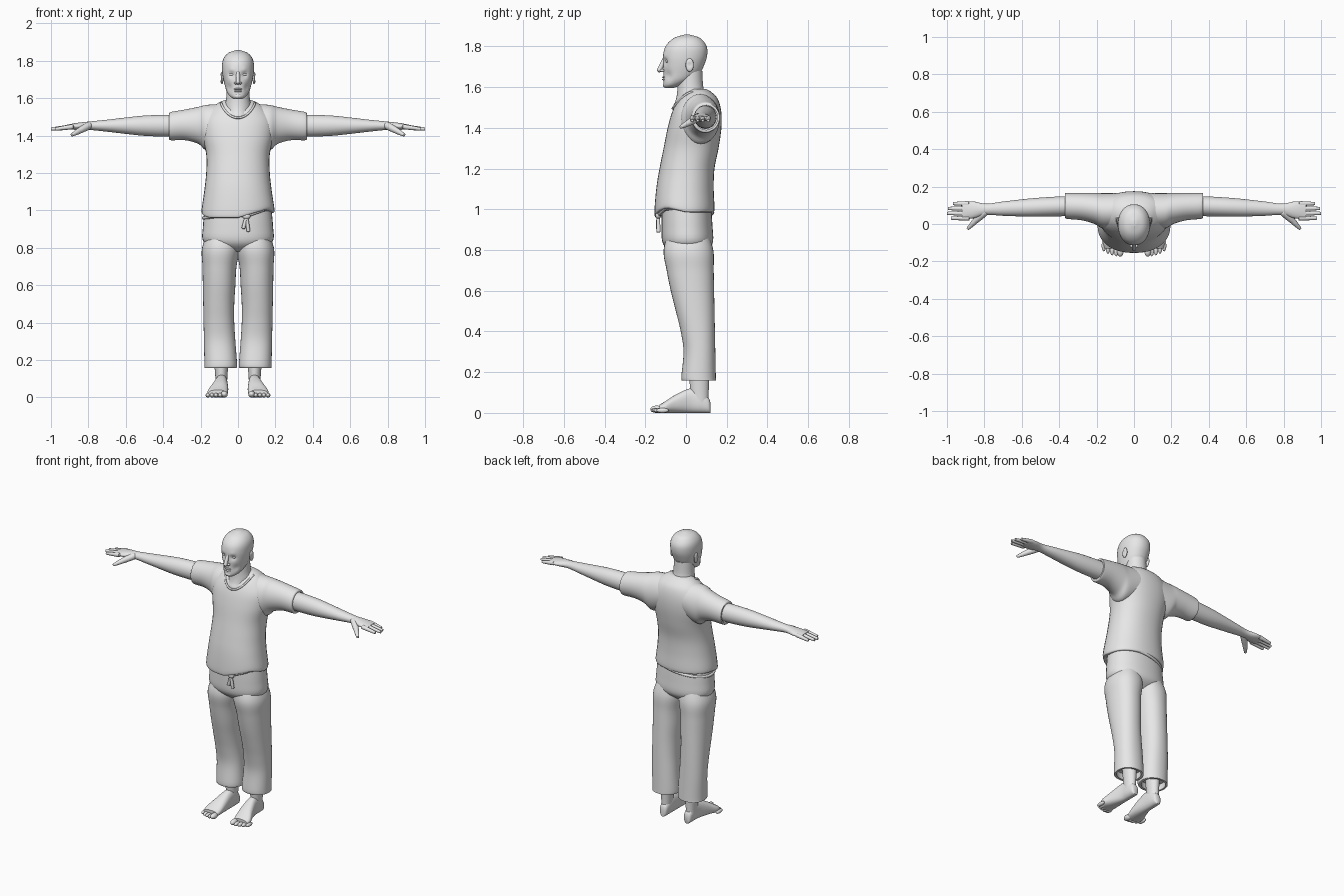
import bpy, bmesh, math
from mathutils import Vector, Matrix

cube = bpy.data.objects.get("Cube")
if cube:
    bpy.data.objects.remove(cube)

colour = (0.8, 0.8, 0.8, 1)
grey = bpy.data.materials.new("plain_grey")
grey.use_nodes = True
grey.diffuse_color = colour
grey.node_tree.nodes["Principled BSDF"].inputs["Base Color"].default_value = colour


def clamp(value):
    return max(0, min(1, value))


def spline(a, b, c, d, t):
    """Catmull-Rom blend of four section rows."""
    return [q + t / 2 * (r - p + t * (2 * p - 5 * q + 4 * r - s + t * (3 * (q - r) + s - p)))
            for p, q, r, s in zip(a, b, c, d)]


def loft(bm, axis, rows, side=1, power=2.0, lip=0, steps=5, sides=36):
    """Skin rounded sections (position, u0, u1, v0, v1) along an axis.
    A lip turns the first end into a hollow opening of that wall thickness."""
    last = len(rows) - 1
    sections = []
    for i in range(last):
        near = [rows[max(0, min(last, i + k))] for k in (-1, 0, 1, 2)]
        sections += [spline(*near, step / steps) for step in range(steps)]
    sections.append(rows[last])
    if lip:
        start, u0, u1, v0, v1 = rows[0]
        depth = math.copysign(.04, rows[1][0] - start)
        inner = [u0 + lip, u1 - lip, v0 + lip, v1 - lip]
        sections = [[start + depth] + inner, [start] + inner] + sections
    rings = []
    for position, u0, u1, v0, v1 in sections:
        ring = []
        for k in range(sides):
            c, s = math.cos(math.tau * k / sides), math.sin(math.tau * k / sides)
            u = (u0 + u1 + (u1 - u0) * math.copysign(abs(c) ** (2 / power), c)) / 2
            v = (v0 + v1 + (v1 - v0) * math.copysign(abs(s) ** (2 / power), s)) / 2
            x, y, z = {"x": (position, u, v), "y": (u, position, v), "z": (u, v, position)}[axis]
            ring.append(bm.verts.new((x * side, y, z)))
        rings.append(ring)
    for lower, upper in zip(rings, rings[1:]):
        for k in range(sides):
            n = (k + 1) % sides
            bm.faces.new((lower[k], lower[n], upper[n], upper[k]))
    bm.faces.new(rings[0])
    bm.faces.new(rings[-1])
    return [v for ring in rings for v in ring]


def column(bm, rows, **options):
    """Upright loft, symmetric in x, from (height, half width, front, back)."""
    return loft(bm, "z", [(z, -half, half, y0, y1) for z, half, y0, y1 in rows], **options)


def blob(bm, centre, size):
    matrix = Matrix.Translation(centre) @ Matrix.Diagonal((*size, 1))
    bmesh.ops.create_uvsphere(bm, u_segments=20, v_segments=12, radius=1, matrix=matrix)


def rod(bm, start, end, r0, r1):
    """Tapered round rod with domed ends."""
    path = Vector(end) - Vector(start)
    rows = [(z, r, -r, r) for z, r in (
        (-r0, r0 * .1), (-r0 * .7, r0 * .7), (0, r0), (path.length, r1),
        (path.length + r1 * .7, r1 * .7), (path.length + r1, r1 * .1))]
    turn = path.to_track_quat("Z", "Y")
    for v in column(bm, rows, steps=3, sides=16):
        v.co = Vector(start) + turn @ v.co


def push(bm, centre, radius, offset):
    """Soft dent or bulge around a point."""
    for v in bm.verts:
        v.co += Vector(offset) * math.exp(-((v.co - Vector(centre)).length / radius) ** 2)


def finish(bm, name):
    bmesh.ops.recalc_face_normals(bm, faces=bm.faces[:])
    for face in bm.faces:
        face.smooth = True
    mesh = bpy.data.meshes.new(name)
    bm.to_mesh(mesh)
    bm.free()
    mesh.set_sharp_from_angle(angle=math.radians(50))
    mesh.materials.append(grey)
    bpy.context.collection.objects.link(bpy.data.objects.new(name, mesh))


def cord_loop(name, radius, place, count=48):
    """Closed round cord through place(sine, cosine)."""
    curve = bpy.data.curves.new(name, "CURVE")
    curve.dimensions = "3D"
    curve.bevel_depth = radius
    curve.bevel_resolution = 2
    line = curve.splines.new("POLY")
    line.points.add(count - 1)
    for k, point in enumerate(line.points):
        angle = math.tau * k / count
        point.co = (*place(math.sin(angle), math.cos(angle)), 1)
    line.use_cyclic_u = True
    curve.materials.append(grey)
    bpy.context.collection.objects.link(bpy.data.objects.new(name, curve))


# Shirt: torso with a wavy hem, plus short sleeves flared at the armpit
bm = bmesh.new()
column(bm, [(.985, .185, -.145, .13), (1, .195, -.155, .14), (1.1, .181, -.147, .136),
            (1.2, .17, -.13, .14), (1.3, .17, -.11, .16), (1.4, .19, -.09, .174),
            (1.48, .19, -.067, .173), (1.54, .15, -.036, .157), (1.575, .105, 0, .125),
            (1.59, .07, .02, .1)], power=2.2, lip=.012)
for v in bm.verts:
    front = clamp(-v.co.y * 10) * clamp((1.15 - v.co.z) * 6)
    v.co.z += front * (clamp(v.co.x * 6) * .05 - .025)
for side in (1, -1):
    loft(bm, "x", [(x, front, .165, low, high) for x, front, low, high in (
        (.368, .033, 1.38, 1.52), (.355, .027, 1.375, 1.527), (.28, .02, 1.375, 1.54),
        (.21, 0, 1.355, 1.554), (.16, -.025, 1.32, 1.565), (.05, -.02, 1.36, 1.57))],
        side, lip=.01)
finish(bm, "shirt")

# Neckline hem, dipping at the front
cord_loop("neckline_hem", .006, lambda s, c: (
    .09 * s, .025 - .09 * c, 1.575 - .08 * max(0, c) ** 1.5))

# Trousers: hips and two loose legs with hollow cuffs, tapering up into the hips
bm = bmesh.new()
column(bm, [(.78, .09, -.06, .08), (.83, .183, -.113, .13),
            (.92, .187, -.12, .13), (1.04, .175, -.115, .12)], power=2.2)
for side in (1, -1):
    leg = []
    for z, inner, front in (
            (.158, .012, -.015), (.175, .005, -.023), (.3, .014, -.012), (.4, .02, -.026),
            (.5, .02, -.05), (.6, .014, -.075), (.7, .008, -.095), (.8, -.01, -.11),
            (.9, 0, -.08)):
        taper = max(0, z - .8)
        leg.append((z, inner, .176 + .02 * z - .4 * taper, front, .15 - .02 * z - .3 * taper))
    loft(bm, "z", leg, side, power=2.2, lip=.012)
finish(bm, "trousers")

# Belt cord with a knot and two hanging ends
cord_loop("belt", .009, lambda s, c: (.183 * s, -.13 * c, .985 + .025 * s))
bm = bmesh.new()
knot = Vector((.045, -.137, .97))
blob(bm, knot, (.022, .014, .018))
rod(bm, knot, (.03, -.137, .91), .008, .01)
rod(bm, knot, (.055, -.135, .895), .008, .01)
rod(bm, knot, (.13, -.105, 1), .008, .008)
finish(bm, "belt_knot")

# Head, face and neck
bm = bmesh.new()
column(bm, [(1.596, .022, -.104, -.06), (1.61, .043, -.11, -.02), (1.635, .06, -.11, .03),
            (1.67, .071, -.11, .07), (1.71, .08, -.112, .09), (1.75, .085, -.113, .103),
            (1.79, .084, -.105, .104), (1.82, .073, -.085, .09), (1.843, .05, -.054, .065),
            (1.857, .012, -.01, .02)], power=2.15, sides=64)
for side in (1, -1):
    eye = Vector((side * .032, -.1, 1.727))
    ear = Vector((side * .086, .018, 1.708))
    push(bm, eye, .018, (0, .013, 0))
    push(bm, eye + Vector((0, 0, .022)), .014, (0, -.004, 0))
    push(bm, (side * .05, -.09, 1.655), .022, (-side * .004, .005, 0))
    blob(bm, eye + Vector((0, .01, 0)), (.015, .01, .008))
    blob(bm, (side * .013, -.116, 1.681), (.008, .012, .007))
    blob(bm, ear, (.009, .02, .033))
    push(bm, ear + Vector((side * .01, 0, 0)), .012, (-side * .006, 0, 0))
rod(bm, (0, -.105, 1.74), (0, -.13, 1.684), .009, .012)
for height in (1.637, 1.649):
    blob(bm, (0, -.106, height), (.022, .011, .0055))
blob(bm, (0, -.1, 1.611), (.022, .014, .014))
column(bm, [(1.46, .07, -.045, .1), (1.5, .07, -.063, .11), (1.53, .07, -.052, .11),
            (1.56, .07, -.045, .1), (1.6, .063, -.042, .085), (1.68, .06, -.04, .08)])
finish(bm, "head_and_neck")

for side, label in ((1, "left"), (-1, "right")):
    # Arm, palm, fingers and thumb
    bm = bmesh.new()
    arm = []
    for x, deep, tall in ((.3, .053, .058), (.4, .053, .058), (.5, .051, .054), (.58, .047, .046),
                          (.7, .038, .032), (.79, .03, .023), (.86, .045, .019), (.92, .045, .01)):
        y, z = .11 - .04 * x, 1.453 - .006 * clamp(x * 10 - 8)
        arm.append((x, y - deep, y + deep, z - tall, z + tall))
    loft(bm, "x", arm, side)
    for i, tip in enumerate((.97, .99, .985, .96)):
        y = .031 + .026 * i
        rod(bm, (side * .89, y, 1.447), (side * tip, y, 1.436), .013, .009)
    rod(bm, (side * .8, .06, 1.452), (side * .85, .015, 1.425), .02, .016)
    rod(bm, (side * .85, .015, 1.425), (side * .885, -.022, 1.405), .016, .009)
    finish(bm, label + "_arm")

    # Bare foot, ankle and toes
    bm = bmesh.new()
    loft(bm, "y", [(y, inner, outer, 0, top) for y, inner, outer, top in (
        (.12, .075, .1, .05), (.11, .063, .112, .075), (.07, .057, .118, .11),
        (.02, .055, .122, .12), (-.05, .052, .143, .09), (-.1, .054, .162, .058),
        (-.13, .06, .158, .04))], side, power=2.4)
    loft(bm, "z", [(.05, .06, .118, .03, .11), (.12, .056, .122, .02, .112),
                   (.26, .047, .133, .012, .118)], side)
    for i in range(5):
        radius = .012 if i else .018
        blob(bm, (side * (.073 + .022 * i), -.144 + .0018 * i * i, radius), (radius, .031, radius))
    finish(bm, label + "_foot")
